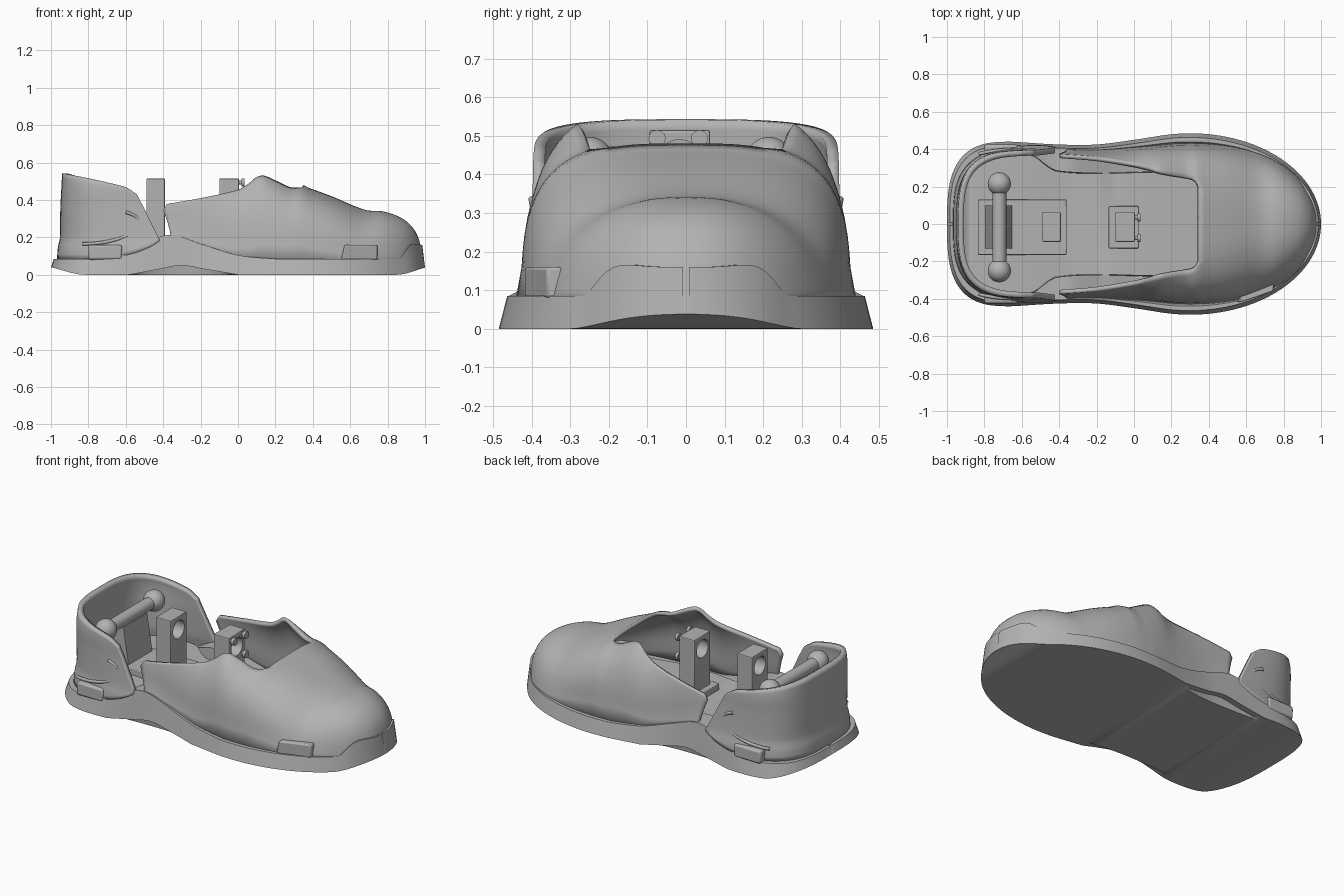
import bpy, bmesh, math
from mathutils import Vector

cube = bpy.data.objects.get("Cube")
if cube:
    bpy.data.objects.remove(cube)

grey = bpy.data.materials.new("plain grey")
grey.use_nodes = True
grey.diffuse_color = (0.45, 0.45, 0.45, 1)
grey.node_tree.nodes["Principled BSDF"].inputs["Base Color"].default_value = (0.45, 0.45, 0.45, 1)


def shade(ob, angle):
    bpy.ops.object.select_all(action="DESELECT")
    ob.select_set(True)
    bpy.context.view_layer.objects.active = ob
    bpy.ops.object.shade_smooth_by_angle(angle=math.radians(angle))


def finish(bm, name, angle=35, mirror=False, thickness=0, bevel=0):
    bmesh.ops.delete(bm, geom=[v for v in bm.verts if not v.link_faces], context="VERTS")
    bmesh.ops.recalc_face_normals(bm, faces=bm.faces)
    mesh = bpy.data.meshes.new(name)
    bm.to_mesh(mesh)
    bm.free()
    ob = bpy.data.objects.new(name, mesh)
    bpy.context.collection.objects.link(ob)
    mesh.materials.append(grey)
    if mirror:
        m = ob.modifiers.new("mirror", "MIRROR")
        m.use_axis = (False, True, False)
        m.merge_threshold = 0.0005
    if thickness:
        s = ob.modifiers.new("wall", "SOLIDIFY")
        s.thickness, s.offset = thickness, -1
    if bevel:
        b = ob.modifiers.new("bevel", "BEVEL")
        b.width, b.segments = bevel, 2
    shade(ob, angle)
    return ob


def smooth(x, pts):
    """Smooth interpolation through (position, value) points."""
    if x <= pts[0][0]:
        return pts[0][1]
    if x >= pts[-1][0]:
        return pts[-1][1]
    i = max(k for k in range(len(pts) - 1) if pts[k][0] <= x)

    def slope(k):
        a, b = pts[max(k - 1, 0)], pts[min(k + 1, len(pts) - 1)]
        return (b[1] - a[1]) / (b[0] - a[0])
    (x0, y0), (x1, y1) = pts[i], pts[i + 1]
    d, t = x1 - x0, (x - x0) / (x1 - x0)
    return ((2*t**3 - 3*t*t + 1)*y0 + (t**3 - 2*t*t + t)*d*slope(i)
            + (3*t*t - 2*t**3)*y1 + (t**3 - t*t)*d*slope(i + 1))


def grid(bm, rows, closed=False, keep=lambda i, j: True):
    vs = [[bm.verts.new(p) for p in row] for row in rows]
    n = len(vs[0])
    for i in range(len(vs) - 1):
        for j in range(n if closed else n - 1):
            if keep(i, j):
                k = (j + 1) % n
                bm.faces.new((vs[i][j], vs[i + 1][j], vs[i + 1][k], vs[i][k]))
    return vs


# Shared outline of the sole
WAIST = [(-.65, .44), (-.4, .425), (-.2, .425), (0, .45), (.2, .48), (.3, .485)]
ARCH = [(-.75, 0), (-.6, .03), (-.42, .12), (-.34, .125), (-.2, .08), (0, .02), (.2, 0)]


def half_width(x):
    w = smooth(x, WAIST)
    if x < -.65:
        w *= max(0, 1 - ((-.65 - x) / .35) ** 3) ** (1 / 3)
    if x > .3:
        w *= max(0, 1 - ((x - .3) / .7) ** 2) ** .5
    return max(w, .008)


def ledge(x):
    return .085 + smooth(x, ARCH)


# Sole: lengthwise loft with side arch cut, lifted ends, toe bumper and raised floor
rows = []
for i in range(91):
    x = -math.cos(math.pi * i / 90)
    w = half_width(x)
    ends = max(0, smooth(x, [(-1, .04), (-.82, 0), (.85, 0), (1, .038)]))
    side = ends + max(0, smooth(x, [(-.58, 0), (-.42, .03), (-.3, .05), (-.18, .03), (0, 0)]))
    top = ledge(x) + smooth(x, [(.88, 0), (.94, .075), (1, .075)])
    floor = smooth(x, [(-.95, top), (-.9, .15), (.5, .15), (.6, top)])
    inset = min(smooth(x, [(-.56, .37), (-.42, .28), (.2, .275), (.4, .25)]), w * .84)
    half = [(x, w * .9, ends), (x, w * .915, side), (x, w, side), (x * .985, w * .955, top),
            (x * .975, w * .86, top), (x * .97, inset + .004, top), (x * .97, inset, floor)]
    rows.append(half + [(a, -b, c) for a, b, c in reversed(half)])
bm = bmesh.new()
rings = grid(bm, rows, closed=True)
for ring in (rings[0], rings[-1]):
    bm.faces.new(ring)
finish(bm, "sole", 30)

# Front upper: domed toe with open side wings
RIM, TOP, OPEN = 14, 10, .35
RIM_Y = [(-.4, .374), (-.2, .357), (0, .32), (.1, .29), (.2, .265), (.28, .25), (.325, .235), (.35, .2)]
RIM_Z = [(-.4, .345), (-.385, .375), (-.34, .385), (-.2, .41), (0, .455), (.06, .49), (.1, .523),
         (.14, .53), (.2, .505), (.28, .468), (.32, .466), (.35, .469)]
CREST = [(.35, .475), (.5, .42), (.68, .347), (.78, .338), (.88, .3), (.94, .245), (.97, .18), (.985, .1)]
xs = [-.4 + .75 * i / 40 for i in range(41)]
xs += [.35 + .632 * math.sin(math.pi / 2 * i / 36) for i in range(1, 37)]
rows = []
for x in xs:
    w = half_width(min(x / .985, 1)) * smooth(x, [(-.25, .91), (.2, .88), (.6, .89), (.9, .93)])
    n = smooth(x, [(-.1, 2.6), (.3, 3.3), (.4, 3.1), (.65, 2.3)])
    base = ledge(x) - .02
    if x <= OPEN + 1e-6:
        ratio = min(smooth(x, RIM_Y) / w, .985)
        theta = math.acos(ratio ** (n / 2))
        height = (smooth(x, RIM_Z) - base) / (1 - ratio ** n) ** (1 / n)
    else:
        height = smooth(x, CREST) - base
    row = []
    for j in range(RIM + TOP + 1):
        a = theta * j / RIM if j <= RIM else theta + (math.pi / 2 - theta) * (j - RIM) / TOP
        y = w * max(0, math.cos(a)) ** (2 / n) if j < RIM + TOP else 0
        z = base + height * math.sin(a) ** (2 / n)
        y *= 1 + .04 * max(0, 1 - (z - base) / .12) ** 2
        lean = .045 * max(0, 1 - j / RIM) * max(0, (-.25 - x) / .15)
        row.append((x + lean, y, z))
    rows.append(row)
bm = bmesh.new()
grid(bm, rows, keep=lambda i, j: j < RIM or xs[i] >= OPEN - 1e-6)
finish(bm, "front_upper", 45, mirror=True, thickness=.022)

# Heel counter: curved wall with a sloping front edge and flared foot
HEEL_RIM = [(-.945, .543), (-.8, .518), (-.7, .497), (-.62, .478), (-.58, .464), (-.54, .43)]


def heel_point(t, v):
    a = math.pi / 2 * math.sin(math.pi / 2 * t)
    c, s = max(0, math.cos(a)) ** .62, math.sin(a) ** .62
    rim = smooth(-.54 - .405 * c, HEEL_RIM)
    start = .085 + .1 * (1 - c) ** 4
    z = start + (rim - start) * v
    front = smooth(z, [(.18, -.415), (.3, -.475), (.365, -.507), (.43, -.54), (.55, -.58)])
    back = smooth(z, [(.08, -.968), (.15, -.963), (.19, -.953), (.35, -.95), (.55, -.94)])
    wide = smooth(z, [(.08, .425), (.15, .42), (.19, .41), (.35, .398), (.48, .392), (.55, .37)])
    return Vector((front + (back - front) * c, wide * s, z))


bm = bmesh.new()
grid(bm, [[heel_point(i / 40, j / 18) for j in range(19)] for i in range(41)])
finish(bm, "heel_counter", 45, mirror=True, thickness=.03)


def box(name, x, y, z, bevel=.004):
    bm = bmesh.new()
    bmesh.ops.create_cube(bm, size=1)
    for v in bm.verts:
        v.co = [r[0] if c < 0 else r[1] for c, r in zip(v.co, (x, y, z))]
    return finish(bm, name, bevel=bevel)


def rod(name, a, b, radius, sides=32):
    a, b = Vector(a), Vector(b)
    bm = bmesh.new()
    bmesh.ops.create_cone(bm, cap_ends=True, segments=sides, radius1=radius, radius2=radius, depth=(b - a).length)
    bm.transform((b - a).to_track_quat("Z", "Y").to_matrix().to_4x4())
    bmesh.ops.translate(bm, verts=bm.verts, vec=(a + b) / 2)
    return finish(bm, name)


# Heel trim: shallow piping and side pull tab on each side
TRIM = [(-.83, .165), (-.75, .165), (-.62, .19), (-.54, .24), (-.52, .29), (-.55, .32), (-.6, .335)]
for side, label in ((1, "left"), (-1, "right")):
    curve = bpy.data.curves.new("heel_piping_" + label, "CURVE")
    curve.dimensions, curve.bevel_depth = "3D", .009
    spline = curve.splines.new("NURBS")
    spline.points.add(len(TRIM) - 1)
    spline.use_endpoint_u = True
    for p, (x, z) in zip(spline.points, TRIM):
        y = smooth(x, [(-.83, .375), (-.75, .396), (-.62, .4), (-.5, .391)])
        p.co = (x, side * y, z, 1)
    curve.materials.append(grey)
    bpy.context.collection.objects.link(bpy.data.objects.new(curve.name, curve))
    box("heel_tab_" + label, (-.8, -.62), sorted((side * .37, side * .425)), (.08, .16), .012)

# Forefoot pull tab on one side: tapered block
tab = box("forefoot_tab", (.55, .745), (-.42, -.32), (.08, .16), .008)
for v in tab.data.vertices:
    if v.co.y < -.4 and v.co.x > .6:
        v.co.y += .06
    if v.co.x < .6 and v.co.z > .1:
        v.co.x += .02

# Base plates and drilled mounting blocks
box("rear_base_plate", (-.835, -.36), (-.165, .13), (.12, .19))
box("front_base_plate", (-.135, .025), (-.13, .095), (.12, .19))
for name, x0, x1 in (("rear_block", -.49, -.39), ("front_block", -.1, .005)):
    block = box(name, (x0, x1), (-.095, .062), (.15, .515), .006)
    cutter = rod("hole_cutter", (x0 - .1, -.017, .435), (x1 + .1, -.017, .435), .055)
    cut = block.modifiers.new("hole", "BOOLEAN")
    cut.object, cut.operation, cut.solver = cutter, "DIFFERENCE", "EXACT"
    bpy.context.view_layer.objects.active = block
    for m in list(block.modifiers):
        bpy.ops.object.modifier_apply(modifier=m.name)
    bpy.data.objects.remove(cutter)
    shade(block, 30)

# Four cap screws on the front block
for y in (-.075, .035):
    for z in (.375, .493):
        rod("screw_shank", (0, y, z), (.02, y, z), .011, 16)
        rod("screw_head", (.018, y, z), (.036, y, z), .022, 20)

# Heel crossbar with ball ends on a tapered saddle
rod("crossbar", (-.72, -.24, .435), (-.72, .21, .435), .037)
for y in (-.25, .215):
    bm = bmesh.new()
    bmesh.ops.create_uvsphere(bm, u_segments=32, v_segments=16, radius=.062)
    bmesh.ops.translate(bm, verts=bm.verts, vec=(-.72, y, .435))
    finish(bm, "crossbar_ball", 60)
saddle = box("crossbar_saddle", (-.8, -.645), (-.13, .1), (.15, .41), 0)
for v in saddle.data.vertices:
    if v.co.z > .3:
        v.co.x = -.72 + (v.co.x + .72) * .45
